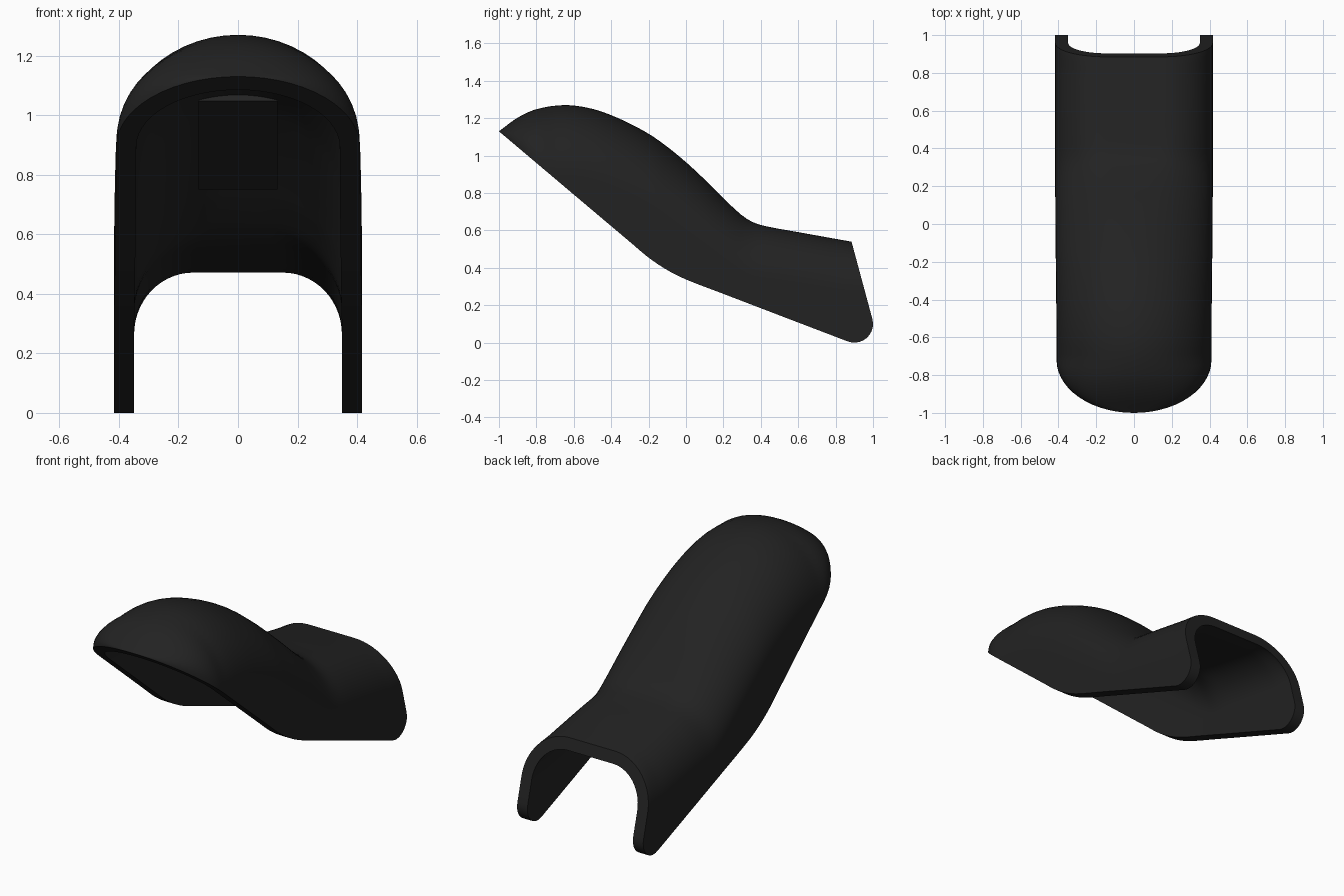
import bpy, bmesh, math

if "Cube" in bpy.data.objects:
    bpy.data.objects.remove(bpy.data.objects["Cube"])

# Side profile: crown line and lower rim line as (y, z)
CROWN = [(-1, 1.13), (-.9, 1.203), (-.8, 1.248), (-.65, 1.27), (-.5, 1.25), (-.35, 1.195),
         (-.2, 1.117), (-.1, 1.047), (0, .965), (.1, .872), (.2, .772), (.3, .68),
         (.36, .643), (.44, .62), (.6, .591), (.75, .564), (.885, .54)]
RIM = [(-1, 1.13), (-.6, .792), (-.3, .539), (-.2, .455), (-.1, .388), (0, .338),
       (.2, .261), (.5, .146), (.864, .007)]
THICK = .07


def slope_at(pts, i):
    a, b = pts[max(i - 1, 0)], pts[min(i + 1, len(pts) - 1)]
    return (b[1] - a[1]) / (b[0] - a[0])


def curve(pts, y):
    """Smooth cubic through the profile points."""
    i = 0
    while i < len(pts) - 2 and y > pts[i + 1][0]:
        i += 1
    (y0, z0), (y1, z1) = pts[i], pts[i + 1]
    h = y1 - y0
    t = (y - y0) / h
    return ((2*t**3 - 3*t*t + 1) * z0 + (t**3 - 2*t*t + t) * h * slope_at(pts, i)
            + (3*t*t - 2*t**3) * z1 + (t**3 - t*t) * h * slope_at(pts, i + 1))


def smooth(a, b, y):
    t = min(max((y - a) / (b - a), 0), 1)
    return t * t * (3 - 2 * t)


def stations(inner):
    """(crown y, rim y, rim z, width factor) along the length."""
    out = []
    nose = -.947 if inner else -1
    for k in range(14):                      # rounded nose
        a = math.pi / 2 * k / 14
        y = nose + (-.72 - nose) * (1 - math.cos(a))
        out.append((y, y, curve(RIM, y), math.sin(a)))
    for k in range(49):                      # main body
        y = -.72 + 1.52 * k / 48
        b = y + .064 * smooth(.3, .8, y)
        out.append((y, b, curve(RIM, b), 1))
    for k in range(1, 11):                   # rounded rear lower corner
        a = math.radians(-111 + 125.7 * k / 10)
        out.append((.8 + .085 * k / 10, .9 + .1 * math.cos(a), .1 + .1 * math.sin(a), 1))
    return out


def section(st, inner):
    """Arched cross-section, right rim to left rim."""
    ty, by, bz, f = st
    tz = curve(CROWN, ty)
    depth = math.hypot(by - ty, bz - tz)
    dy, dz = ((by - ty) / depth, (bz - tz) / depth) if depth > 1e-6 else (0, -1)
    s = smooth(-.1, .5, ty)
    w = (.41 + .007 * smooth(-.7, .2, ty)) * f
    drop, radius = .38 - .1 * s, 0
    if inner:
        e = .005
        y0, y1 = max(ty - e, -1), min(ty + e, .885)
        g = (curve(CROWN, y1) - curve(CROWN, y0)) / (y1 - y0)
        off = min(THICK * math.sqrt(1 + g * g), depth)
        if f == 0:
            off = depth
        ty, tz, depth = ty + dy * off, tz + dz * off, depth - off
        w = (w / f - .068) * f if f > 0 else 0
        drop -= .065
    drop = min(drop, depth)
    flat = .15 * s
    half = [(w, depth + (drop - depth) * k / 4) for k in range(4)]
    for k in range(15):
        a = math.pi / 2 * k / 14
        half.append((flat + (w - flat) * math.cos(a), drop * (1 - math.sin(a))))
    pts = half + [(-x, d) for x, d in reversed(half)]
    return [(x, ty + dy * d, tz + dz * d) for x, d in pts]


def finish(bm, name):
    bmesh.ops.remove_doubles(bm, verts=bm.verts, dist=1e-5)
    bmesh.ops.recalc_face_normals(bm, faces=bm.faces)
    me = bpy.data.meshes.new(name)
    bm.to_mesh(me)
    bm.free()
    ob = bpy.data.objects.new(name, me)
    bpy.context.collection.objects.link(ob)
    me.materials.append(black)
    bpy.ops.object.select_all(action='DESELECT')
    ob.select_set(True)
    bpy.context.view_layer.objects.active = ob
    bpy.ops.object.shade_smooth_by_angle(angle=math.radians(30))
    return ob


black = bpy.data.materials.new("black_plastic")
black.diffuse_color = (.016, .016, .016, 1)
black.use_nodes = True
black.node_tree.nodes["Principled BSDF"].inputs["Base Color"].default_value = black.diffuse_color

# Curved cover shell: outer and inner skins joined along the rim and rear end
bm = bmesh.new()
skins = [[[bm.verts.new(p) for p in section(st, inner)] for st in stations(inner)]
         for inner in (False, True)]
outer, inner = skins
n, m = len(outer), len(outer[0])
for g in skins:
    for i in range(n - 1):
        for j in range(m - 1):
            bm.faces.new((g[i][j], g[i + 1][j], g[i + 1][j + 1], g[i][j + 1]))
for i in range(n - 1):
    for j in (0, m - 1):
        bm.faces.new((outer[i][j], outer[i + 1][j], inner[i + 1][j], inner[i][j]))
for j in range(m - 1):
    bm.faces.new((outer[-1][j], outer[-1][j + 1], inner[-1][j + 1], inner[-1][j]))
finish(bm, "cover_shell")

# Mounting pad under the ceiling
bm = bmesh.new()
prof = [(-.24, 1.09), (-.268, 1.048), (.09, .75), (.12, .785)]
face = bm.faces.new([bm.verts.new((-.132, y, z)) for y, z in prof])
ext = bmesh.ops.extrude_face_region(bm, geom=[face])
bmesh.ops.translate(bm, vec=(.264, 0, 0),
                    verts=[v for v in ext["geom"] if isinstance(v, bmesh.types.BMVert)])
bm.faces.ensure_lookup_table()
finish(bm, "mounting_pad")
